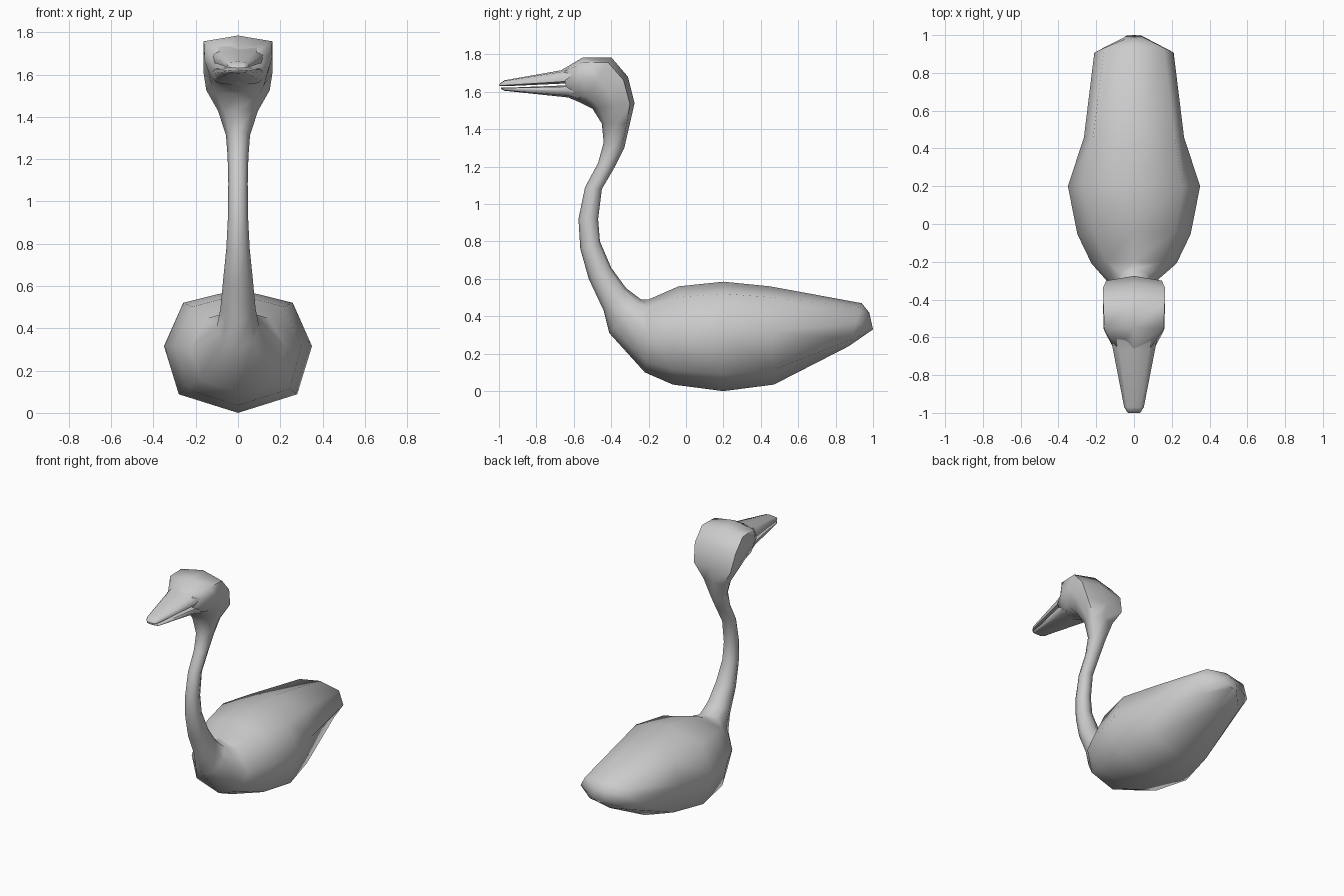
import bpy, bmesh, math


def ring(by, bz, ty, tz, w, lo, hi):
    """Eight-sided section between a lower/front and an upper/back profile point."""
    half = [(0, 0), (lo * w, .15), (w, .54), (hi * w, .89), (0, 1)]
    pts = half + [(-x, t) for x, t in half[3:0:-1]]
    return [(x, by + (ty - by) * t, bz + (tz - bz) * t) for x, t in pts]


def loft(name, sections):
    bm = bmesh.new()
    rings = [[bm.verts.new(p) for p in ring(*s)] for s in sections]
    for a, b in zip(rings, rings[1:]):
        for i in range(8):
            j = (i + 1) % 8
            bm.faces.new((a[i], a[j], b[j], b[i]))
    bm.faces.new(rings[0])
    bm.faces.new(rings[-1])
    bmesh.ops.recalc_face_normals(bm, faces=bm.faces)
    mesh = bpy.data.meshes.new(name)
    bm.to_mesh(mesh)
    bm.free()
    obj = bpy.data.objects.new(name, mesh)
    bpy.context.collection.objects.link(obj)
    bpy.ops.object.select_all(action='DESELECT')
    obj.select_set(True)
    bpy.context.view_layer.objects.active = obj
    bpy.ops.object.shade_smooth_by_angle(angle=math.radians(65))
    return obj


# lower y, z, upper y, z, half width, lower and upper corner width factors
tail_and_body = [
    (1.0, .33, .98, .42, .05, .8, .8),
    (.87, .24, .94, .47, .21, .75, .75),
    (.47, .035, .45, .56, .265, .85, .82),
    (.20, 0, .20, .585, .35, .8, .74),
    (-.07, .035, -.04, .56, .30, .82, .72),
    (-.22, .10, -.20, .49, .225, .8, .65),
]
neck = [
    (-.41, .31, -.24, .49, .10, .7, .7),
    (-.44, .43, -.32, .55, .083, .7, .7),
    (-.52, .60, -.40, .66, .07, .7, .7),
    (-.565, .76, -.46, .80, .055, .7, .7),
    (-.575, .92, -.47, .92, .048, .7, .7),
    (-.54, 1.09, -.45, 1.08, .046, .7, .7),
    (-.47, 1.22, -.38, 1.20, .049, .7, .7),
    (-.44, 1.33, -.33, 1.30, .057, .7, .75),
]
head = [
    (-.45, 1.43, -.30, 1.43, .095, .7, .85),
    (-.50, 1.51, -.275, 1.54, .15, .7, .98),
    (-.53, 1.525, -.31, 1.68, .163, .75, 1),
    (-.55, 1.535, -.40, 1.785, .163, .8, 1),
    (-.57, 1.545, -.55, 1.785, .16, .8, .98),
    (-.63, 1.57, -.66, 1.72, .115, .85, .75),
]
loft("body_neck_and_head", tail_and_body + neck + head)

# Two halves of the bill, separated by a thin mouth slit
loft("upper_bill", [
    (-.57, 1.645, -.60, 1.75, .125, .98, .75),
    (-.64, 1.645, -.67, 1.715, .113, .98, .7),
    (-.97, 1.63, -.97, 1.662, .052, .95, .7),
    (-1.0, 1.63, -.995, 1.645, .035, .9, .7),
])
loft("lower_bill", [
    (-.57, 1.548, -.57, 1.635, .125, .8, .98),
    (-.63, 1.57, -.63, 1.635, .113, .8, .98),
    (-.97, 1.606, -.97, 1.622, .05, .75, .95),
    (-.99, 1.615, -.99, 1.622, .035, .75, .9),
])
